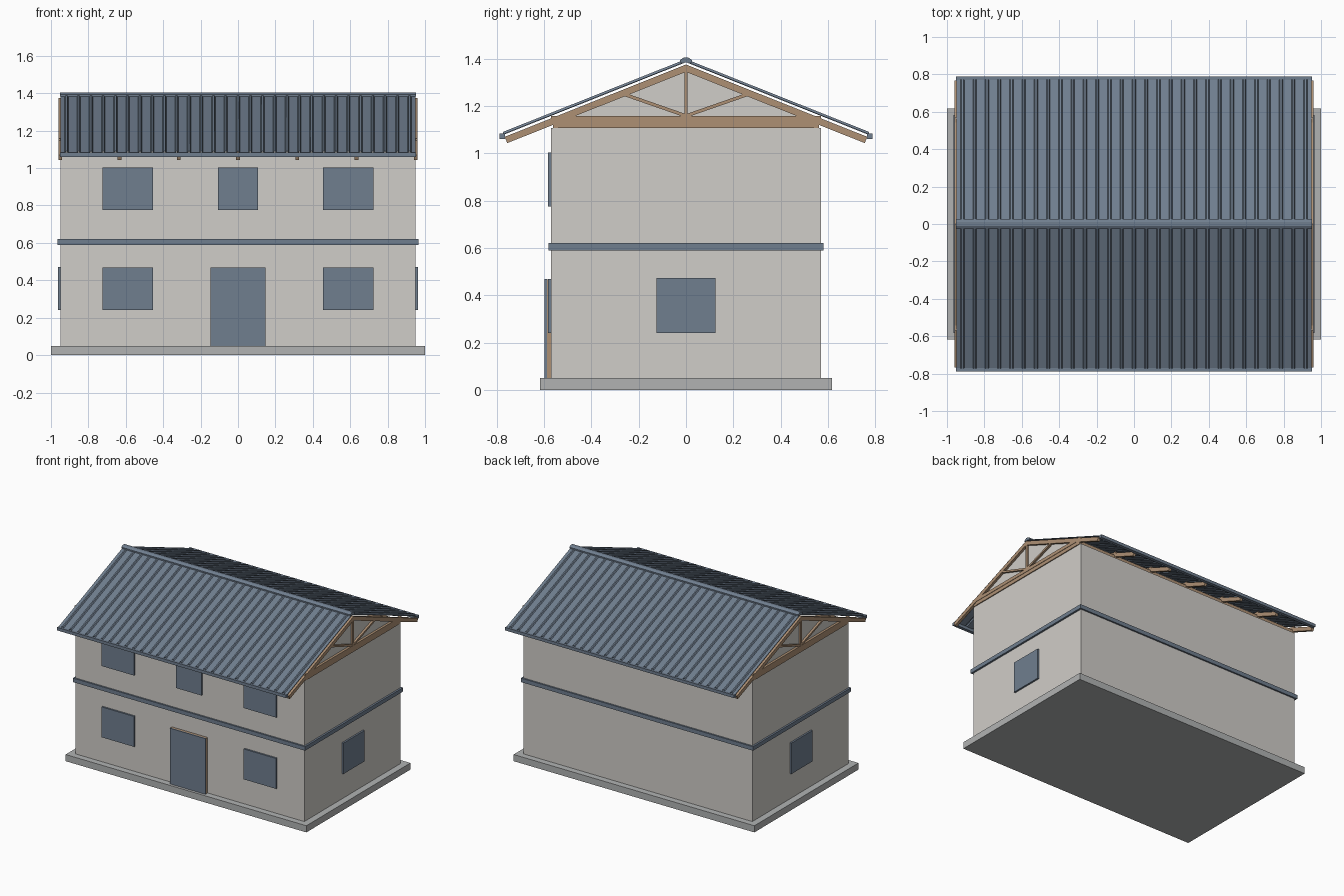
import bpy, bmesh
from mathutils import Vector

if "Cube" in bpy.data.objects:
    bpy.data.objects.remove(bpy.data.objects["Cube"])


def material(name, rgb):
    m = bpy.data.materials.new(name)
    m.use_nodes = True
    m.diffuse_color = (*rgb, 1)
    m.node_tree.nodes["Principled BSDF"].inputs["Base Color"].default_value = (*rgb, 1)
    return m


PLASTER = material("pale_plaster", (0.63, 0.61, 0.58))
SLATE = material("slate_blue", (0.162, 0.21, 0.275))
TIMBER = material("timber", (0.42, 0.28, 0.175))
CONCRETE = material("concrete", (0.44, 0.45, 0.45))


def finish(name, bm, mat):
    bmesh.ops.recalc_face_normals(bm, faces=bm.faces)
    me = bpy.data.meshes.new(name)
    bm.to_mesh(me)
    bm.free()
    me.materials.append(mat)
    ob = bpy.data.objects.new(name, me)
    bpy.context.scene.collection.objects.link(ob)
    return ob


def prism(bm, outline, x0, x1):
    """Extrude a (y, z) outline from x0 to x1."""
    face = bm.faces.new([bm.verts.new((x0, y, z)) for y, z in outline])
    ext = bmesh.ops.extrude_face_region(bm, geom=[face])["geom"]
    verts = [v for v in ext if isinstance(v, bmesh.types.BMVert)]
    bmesh.ops.translate(bm, verts=verts, vec=(x1 - x0, 0, 0))


def box(name, xs, ys, zs, mat):
    bm = bmesh.new()
    prism(bm, [(ys[0], zs[0]), (ys[1], zs[0]), (ys[1], zs[1]), (ys[0], zs[1])], *xs)
    return finish(name, bm, mat)


def beam(bm, a, b, thick, x, width):
    """Straight timber between two (y, z) points."""
    a, b = Vector(a), Vector(b)
    d = (b - a).normalized() * thick / 2
    n = Vector((-d.y, d.x))
    prism(bm, [a - n, b - n, b + n, a + n], x - width / 2, x + width / 2)


# Base, walls and storey band
box("foundation_slab", (-1, 1), (-0.617, 0.617), (0, 0.05), CONCRETE)
box("walls", (-0.95, 0.95), (-0.57, 0.57), (0.05, 1.107), PLASTER)
box("storey_band", (-0.964, 0.964), (-0.582, 0.582), (0.59, 0.62), SLATE)

# Windows and door
for x in (-0.59, 0.59):
    for level, z in (("ground", 0.24), ("upper", 0.775)):
        box(f"{level}_front_window", (x - 0.135, x + 0.135), (-0.583, -0.565),
            (z, z + 0.228), SLATE)
box("upper_centre_window", (-0.106, 0.106), (-0.583, -0.565), (0.775, 1.003), SLATE)
for s in (-1, 1):
    box("side_window", sorted((s * 0.945, s * 0.963)), (-0.125, 0.125), (0.24, 0.472), SLATE)
box("door_frame", (-0.147, 0.147), (-0.588, -0.565), (0.05, 0.467), TIMBER)
box("door_leaf", (-0.148, 0.148), (-0.597, -0.588), (0.05, 0.468), SLATE)

# Wall plates
for s in (-1, 1):
    box("long_wall_plate", (-0.955, 0.955), sorted((s * 0.54, s * 0.562)), (1.107, 1.133), TIMBER)
    box("end_wall_plate", sorted((s * 0.935, s * 0.957)), (-0.54, 0.54), (1.107, 1.133), TIMBER)

# Roof trusses
for i in range(7):
    bm = bmesh.new()
    x = -0.95 + i * 0.95 / 3
    w = 0.02
    beam(bm, (-0.57, 1.1455), (0.57, 1.1455), 0.025, x, w)
    beam(bm, (0, 1.15), (0, 1.35), 0.014, x, w - 0.004)
    for s in (-1, 1):
        rafter = [(0, 1.375), (0, 1.344), (s * 0.755, 1.043), (s * 0.767, 1.069)]
        prism(bm, rafter, x - w / 2, x + w / 2)
        beam(bm, (0, 1.158), (s * 0.27, 1.252), 0.014, x, w - 0.004)
    finish("roof_truss", bm, TIMBER)

# Gable infill behind the end trusses
for s in (-1, 1):
    bm = bmesh.new()
    prism(bm, [(-0.56, 1.107), (0.56, 1.107), (0.56, 1.135), (0, 1.36), (-0.56, 1.135)],
          s * 0.925, s * 0.942)
    finish("gable_panel", bm, PLASTER)

# Ribbed roof sheets: one trapezoid rib per pitch
ribs = 29
pitch = 1.9 / ribs
section = []
for i in range(ribs):
    x = -0.95 + i * pitch
    section += [(x, 0), (x + pitch * 0.36, 0), (x + pitch * 0.44, 0.009),
                (x + pitch * 0.56, 0.009), (x + pitch * 0.64, 0)]
section.append((0.95, 0))
for s, name in ((-1, "front_roof_sheet"), (1, "back_roof_sheet")):
    bm = bmesh.new()
    rows = [[bm.verts.new((x, y, z + h)) for x, h in section]
            for y, z in ((0, 1.387), (s * 0.772, 1.080))]
    for i in range(len(section) - 1):
        quad = [rows[0][i], rows[0][i + 1], rows[1][i + 1], rows[1][i]]
        bm.faces.new(quad)
    sheet = finish(name, bm, SLATE)
    mod = sheet.modifiers.new("thickness", "SOLIDIFY")
    mod.thickness = 0.004
    mod.offset = 0

# Ridge cap and gutters
bm = bmesh.new()
prism(bm, [(-0.026, 1.384), (0.026, 1.384), (0.026, 1.394), (0.01, 1.404),
           (-0.01, 1.404), (-0.026, 1.394)], -0.951, 0.951)
finish("ridge_cap", bm, SLATE)
for s in (-1, 1):
    box("gutter", (-0.951, 0.951), sorted((s * 0.764, s * 0.788)), (1.06, 1.083), SLATE)
